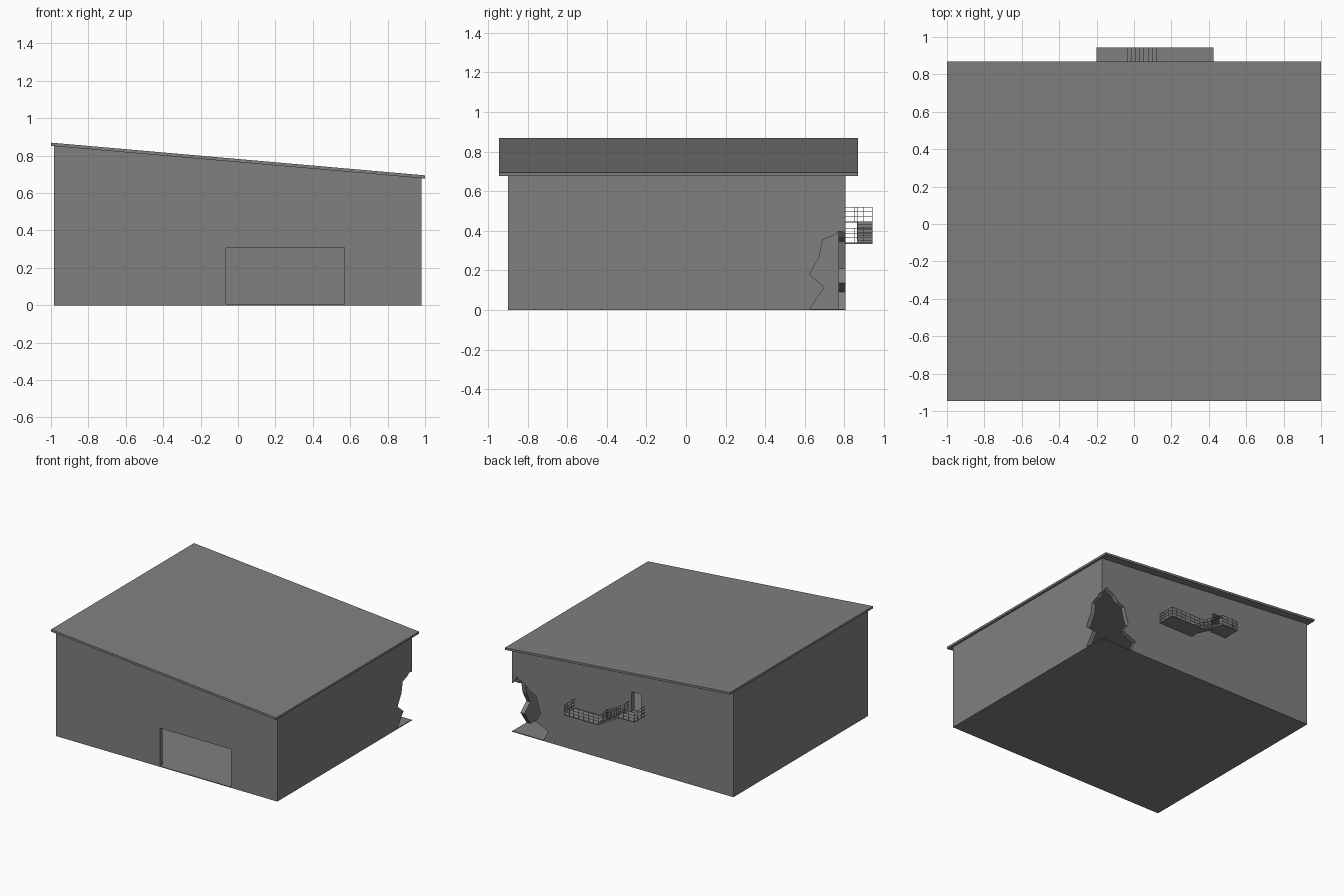
import bpy, bmesh
from mathutils import Vector

if "Cube" in bpy.data.objects:
    bpy.data.objects.remove(bpy.data.objects["Cube"])

grey = bpy.data.materials.new("concrete grey")
grey.diffuse_color = (0.22, 0.215, 0.217, 1)
grey.use_nodes = True
grey.node_tree.nodes["Principled BSDF"].inputs["Base Color"].default_value = grey.diffuse_color


def finish(name, bm):
    bmesh.ops.recalc_face_normals(bm, faces=bm.faces)
    me = bpy.data.meshes.new(name)
    bm.to_mesh(me)
    bm.free()
    ob = bpy.data.objects.new(name, me)
    me.materials.append(grey)
    bpy.context.collection.objects.link(ob)
    return ob


def prism(name, points, axis, a, b):
    """Extrude a 2D outline along x (points are y,z) or y (points are x,z)."""
    bm = bmesh.new()
    lift = (lambda p: (a, p[0], p[1])) if axis == "x" else (lambda p: (p[0], a, p[1]))
    face = bm.faces.new([bm.verts.new(lift(p)) for p in points])
    ext = bmesh.ops.extrude_face_region(bm, geom=[face])
    move = Vector((b - a, 0, 0)) if axis == "x" else Vector((0, b - a, 0))
    bmesh.ops.translate(bm, vec=move, verts=[v for v in ext["geom"] if isinstance(v, bmesh.types.BMVert)])
    return finish(name, bm)


def box(name, x0, x1, y0, y1, z0, z1):
    return prism(name, [(x0, z0), (x1, z0), (x1, z1), (x0, z1)], "y", y0, y1)


def roof_z(x):
    return 0.782 - 0.0875 * x


# Floor slab and sloping roof
box("floor", -0.985, 0.98, -0.90, 0.805, 0, 0.006)
T = 0.017
prism("roof", [(-1, roof_z(-1) - T), (1, roof_z(1) - T), (1, roof_z(1)), (-1, roof_z(-1))],
      "y", -0.945, 0.87)

# Hollow walls reaching the underside of the roof
X0, X1 = -0.985, 0.98
walls = prism("walls", [(X0, 0.006), (X1, 0.006), (X1, roof_z(X1) - T), (X0, roof_z(X0) - T)],
              "y", -0.90, 0.805)
W = 0.035
cutters = [
    box("cut_interior", X0 + W, X1 - W, -0.90 + W, 0.805 - W, -0.1, 1.2),
    box("cut_front_gate", -0.065, 0.57, -1.0, -0.8, -0.05, 0.31),
    box("cut_back_door", -0.17, -0.08, 0.7, 0.9, 0.445, 0.605),
    # Jagged break through the back right corner
    prism("cut_break_back", [(1.1, 0.385), (0.98, 0.385), (0.94, 0.45), (0.86, 0.405), (0.83, 0.37),
                             (0.77, 0.345), (0.73, 0.21), (0.775, 0.137), (0.66, 0.09),
                             (0.71, -0.01), (1.1, -0.01)], "y", 0.765, 0.9),
    prism("cut_break_side", [(0.62, 0), (0.70, 0.115), (0.625, 0.18), (0.675, 0.27), (0.69, 0.355),
                             (0.755, 0.38), (0.77, 0.397), (0.9, 0.38), (0.9, -0.01),
                             (0.615, -0.01)], "x", 0.94, 1.1),
]
for c in cutters:
    m = walls.modifiers.new(c.name, "BOOLEAN")
    m.operation, m.solver, m.object = "DIFFERENCE", "EXACT", c
    c.hide_render = True
    c.hide_viewport = True

# Back landings and the stairs between them
YI, YO, YS = 0.805, 0.943, 0.865
LO, HI = 0.34, 0.447
XA, XB, XC, XD = -0.20, -0.055, 0.12, 0.425
box("upper_landing", XA, XB, YI, YO, HI - 0.006, HI)
box("lower_landing", XC, XD, YI, YO, LO - 0.006, LO)
N = 8
run, rise = (XC - XB) / N, (HI - LO) / N
steps = [(XB, HI)]
for i in range(N):
    x, z = XB + i * run, HI - i * rise
    steps += [(x + run, z), (x + run, z - rise)]
steps += [(XC, LO - 0.006), (XB, HI - 0.012)]
prism("stairs", steps, "y", YS, YO)


# Railings: square bars along a path
def bar(bm, a, b, r=0.0013):
    a, b = Vector(a), Vector(b)
    q = (b - a).to_track_quat("Z", "Y")
    rings = [[bm.verts.new(p + q @ Vector((u * r, v * r, 0)))
              for u, v in ((-1, -1), (1, -1), (1, 1), (-1, 1))] for p in (a, b)]
    for k in range(4):
        j = (k + 1) % 4
        bm.faces.new((rings[0][k], rings[0][j], rings[1][j], rings[1][k]))
    bm.faces.new(rings[0])
    bm.faces.new(rings[1])


def railing(name, path, height=0.073, gap=0.043):
    bm = bmesh.new()
    for a, b in zip(path, path[1:]):
        a, b = Vector(a), Vector(b)
        for k in (1, 2, 3):
            up = Vector((0, 0, height * k / 3))
            bar(bm, a + up, b + up)
        n = max(1, round((b - a).length / gap))
        for i in range(n + 1):
            p = a.lerp(b, i / n)
            bar(bm, p, p + Vector((0, 0, height)))
    finish(name, bm)


E = 0.002
railing("outer_railing", [(XA + E, YI, HI), (XA + E, YO - E, HI), (XB, YO - E, HI),
                          (XC, YO - E, LO), (XD - E, YO - E, LO), (XD - E, YI, LO)])
railing("inner_railing", [(XB - E, YI, HI), (XB - E, YS + E, HI), (XC + E, YS + E, LO), (XC + E, YI, LO)])
